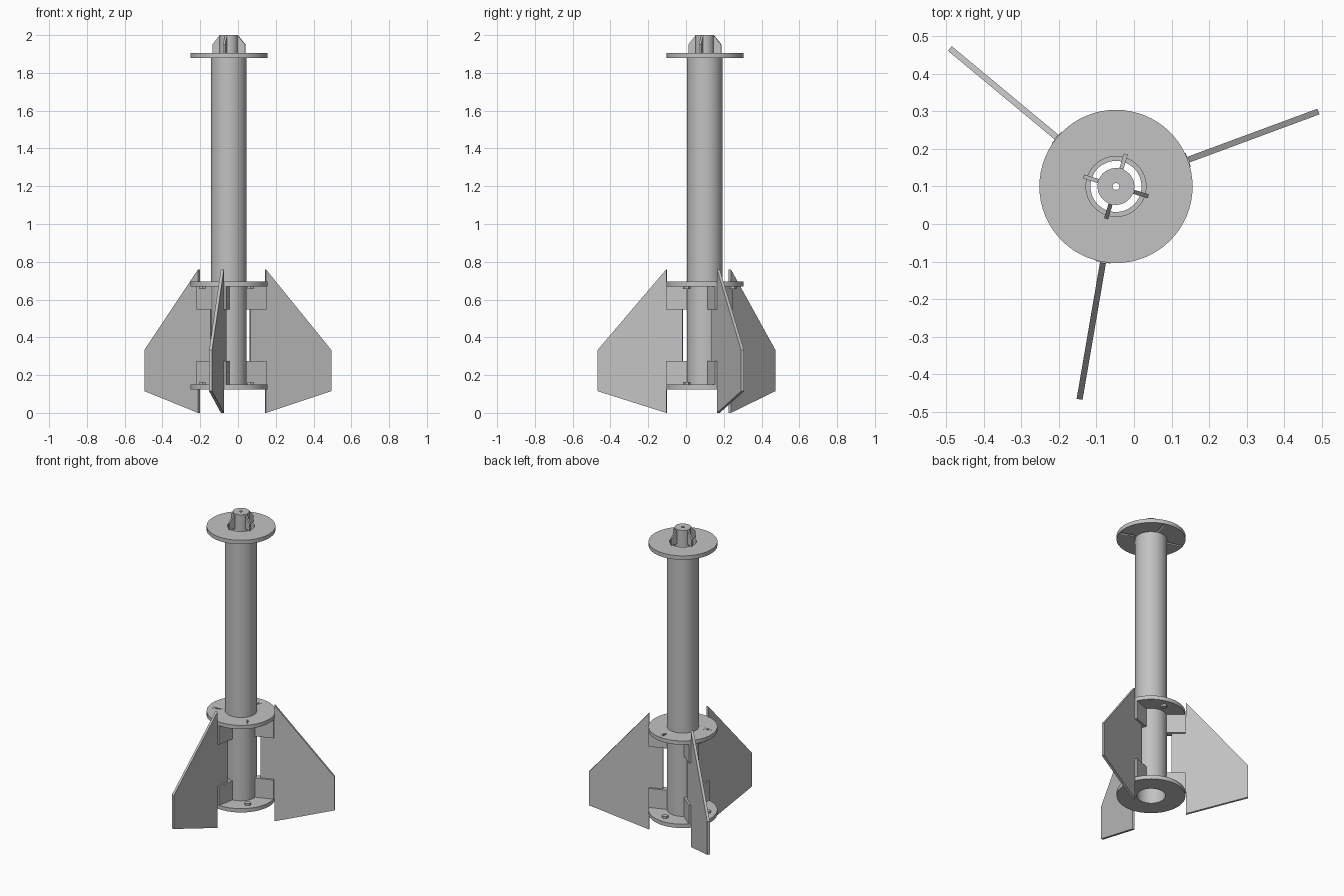
import bpy, bmesh
from math import radians, cos, sin, pi
from mathutils import Matrix, Vector

if "Cube" in bpy.data.objects:
    bpy.data.objects.remove(bpy.data.objects["Cube"], do_unlink=True)

grey = bpy.data.materials.new("plain_grey")
grey.use_nodes = True
grey.diffuse_color = (0.54, 0.54, 0.54, 1)
grey.node_tree.nodes["Principled BSDF"].inputs["Base Color"].default_value = grey.diffuse_color

AXIS = Vector((-0.048, 0.1, 0))      # body axis
FIN_ANGLES = [20.3, 140.3, 260.3]
NUT_ANGLES = [80.3, 200.3, 320.3]
NOSE_ANGLES = [73, 163, 253, 343]
DISC_R, TUBE_R = 0.204, 0.094


def finish(bm, name):
    """Turn a bmesh into a grey object on the body axis, sharp edges kept."""
    bmesh.ops.recalc_face_normals(bm, faces=bm.faces)
    for f in bm.faces:
        f.smooth = True
    for e in bm.edges:
        e.smooth = e.calc_face_angle(pi) < radians(30)
    mesh = bpy.data.meshes.new(name)
    bm.to_mesh(mesh)
    bm.free()
    mesh.materials.append(grey)
    obj = bpy.data.objects.new(name, mesh)
    obj.location = AXIS
    bpy.context.collection.objects.link(obj)
    return obj


def ring(name, inner, outer, z0, z1, steps=64):
    """Hollow cylinder around the body axis."""
    bm = bmesh.new()
    corners = [(inner, z0), (outer, z0), (outer, z1), (inner, z1)]
    loops = []
    for i in range(steps):
        a = 2 * pi * i / steps
        loops.append([bm.verts.new((r * cos(a), r * sin(a), z)) for r, z in corners])
    for i, loop in enumerate(loops):
        nxt = loops[(i + 1) % steps]
        for j in range(4):
            k = (j + 1) % 4
            bm.faces.new((loop[j], nxt[j], nxt[k], loop[k]))
    return finish(bm, name)


def plate(name, profile, thickness, angle):
    """Upright radial plate from an (r, z) outline."""
    bm = bmesh.new()
    face = bm.faces.new([bm.verts.new((r, -thickness / 2, z)) for r, z in profile])
    out = bmesh.ops.extrude_face_region(bm, geom=[face])["geom"]
    moved = [v for v in out if isinstance(v, bmesh.types.BMVert)]
    bmesh.ops.translate(bm, verts=moved, vec=(0, thickness, 0))
    bmesh.ops.rotate(bm, verts=bm.verts, matrix=Matrix.Rotation(radians(angle), 3, 'Z'))
    return finish(bm, name)


def block(r0, r1, z0, z1):
    return [(r0, z0), (r1, z0), (r1, z1), (r0, z1)]


def peg(name, radius, z0, z1, angle, sides):
    """Small upright cylinder standing between two fins."""
    bm = bmesh.new()
    a = radians(angle)
    where = Matrix.Translation((0.15 * cos(a), 0.15 * sin(a), (z0 + z1) / 2))
    bmesh.ops.create_cone(bm, cap_ends=True, segments=sides, radius1=radius,
                          radius2=radius, depth=z1 - z0, matrix=where)
    return finish(bm, name)


def cut(target, cutter):
    cutter.hide_render = True
    mod = target.modifiers.new("cut", 'BOOLEAN')
    mod.operation, mod.solver, mod.object = 'DIFFERENCE', 'EXACT', cutter
    with bpy.context.temp_override(object=target, active_object=target):
        bpy.ops.object.modifier_apply(modifier=mod.name)
    bpy.data.objects.remove(cutter, do_unlink=True)


# Body tube and its rings
ring("body_tube", 0.085, TUBE_R, 0.126, 1.89)
ring("tube_lip", 0.068, 0.086, 1.85, 1.88)
ring("bottom_ring", 0.087, DISC_R, 0.125, 0.15)
middle_ring = ring("middle_ring", 0.09, DISC_R, 0.67, 0.695)
top_disc = ring("top_disc", 0.08, DISC_R, 1.88, 1.906)

# Bolt holes in the middle ring, nuts facing each other on both lower rings
for a in NUT_ANGLES:
    cut(middle_ring, peg("hole_cutter", 0.008, 0.66, 0.71, a, 16))
    for z0, z1, level in ((0.15, 0.163, "lower"), (0.657, 0.67, "upper")):
        peg(level + "_nut", 0.02, z0, z1, a, 6)

# Grooves under the top disc, in line with the nose vanes
for a in NOSE_ANGLES:
    cut(top_disc, plate("groove_cutter", block(0.1, 0.197, 1.87, 1.893), 0.013, a))

# Nose plug with four chamfered vanes
ring("nose_plug", 0.009, 0.049, 1.88, 2.0, 48)
vane = [(0.04, 1.905), (0.09, 1.905), (0.09, 1.95), (0.05, 1.999), (0.04, 1.999)]
for a in NOSE_ANGLES:
    plate("nose_vane", vane, 0.011, a)

# Fins, each held by a bracket at the top and bottom
fin = [(0.206, 0), (0.575, 0.115), (0.575, 0.333), (0.206, 0.76),
       (0.206, 0.67), (0.12, 0.67), (0.12, 0.15), (0.206, 0.15)]
for a in FIN_ANGLES:
    plate("fin", fin, 0.016, a)
    plate("lower_fin_bracket", block(0.092, 0.205, 0.15, 0.275), 0.04, a)
    plate("upper_fin_bracket", block(0.092, 0.205, 0.548, 0.67), 0.04, a)
